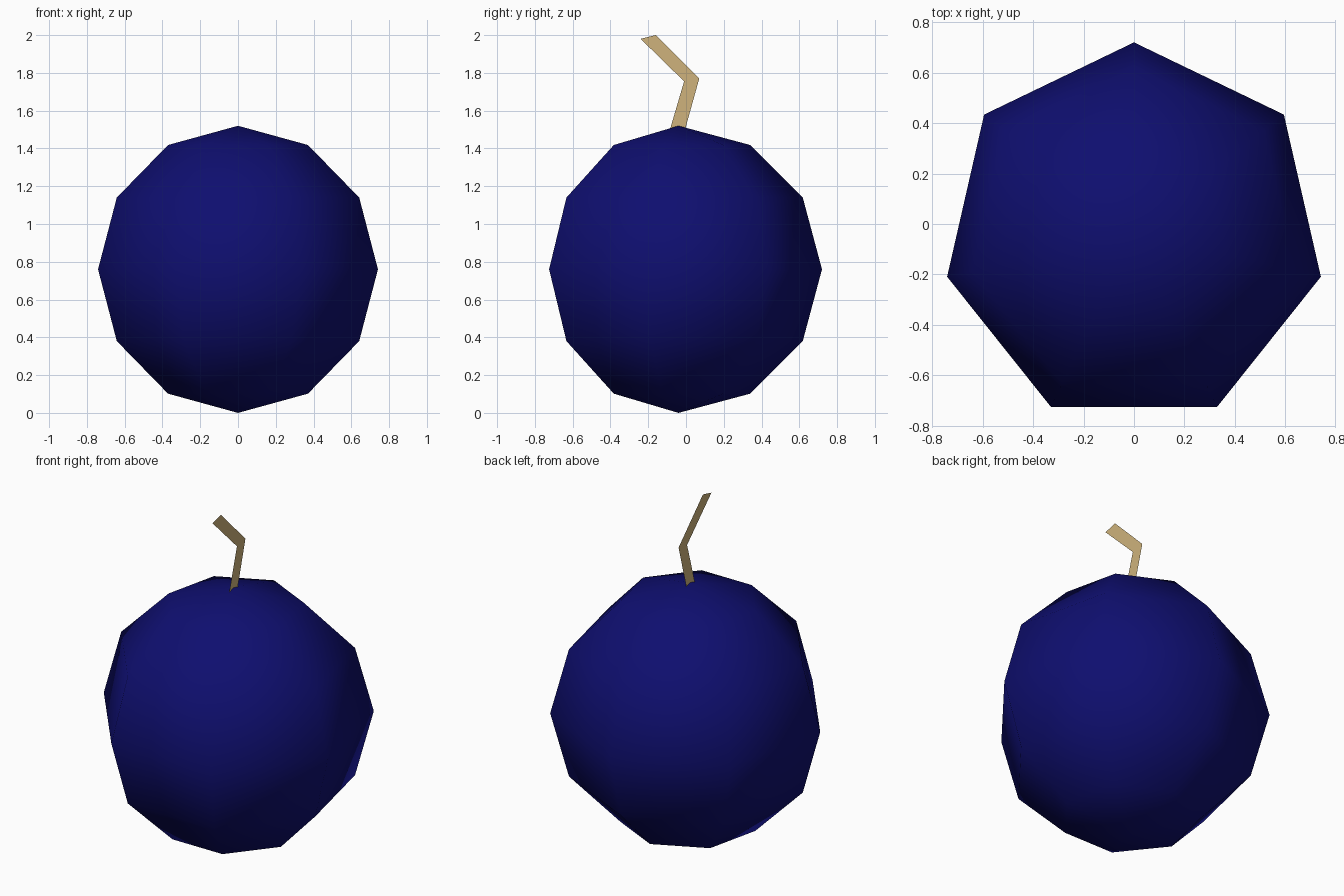
import bpy, math

if "Cube" in bpy.data.objects:
    bpy.data.objects.remove(bpy.data.objects["Cube"])


def material(name, rgb):
    m = bpy.data.materials.new(name)
    m.diffuse_color = (*rgb, 1.0)
    m.use_nodes = True
    m.node_tree.nodes["Principled BSDF"].inputs["Base Color"].default_value = m.diffuse_color
    return m


navy = material("navy skin", (0.0045, 0.0045, 0.16))
tan = material("tan stem", (0.62, 0.45, 0.2))

# Berry: low-poly, smooth-shaded sphere with one corner pointing to +y
bpy.ops.mesh.primitive_uv_sphere_add(segments=7, ring_count=6, radius=0.76,
                                     location=(0, -0.04, 0.76))
berry = bpy.context.object
berry.name = "berry"
corner = max((v.co for v in berry.data.vertices if abs(v.co.z) < 0.01),
             key=lambda c: c.y)
berry.rotation_euler.z = math.pi / 2 - math.atan2(corner.y, corner.x)
bpy.ops.object.shade_smooth()
berry.data.materials.append(navy)

# Stem: bent flat strip standing in the x = 0 plane
profile = [(-0.085, 1.5), (-0.005, 1.5), (-0.01, 1.755), (0.07, 1.77),
           (-0.24, 1.98), (-0.16, 2.0)]
mesh = bpy.data.meshes.new("stem")
mesh.from_pydata([(0, y, z) for y, z in profile], [],
                 [(0, 1, 3, 2), (2, 3, 5, 4)])
mesh.materials.append(tan)
stem = bpy.data.objects.new("stem", mesh)
bpy.context.collection.objects.link(stem)
